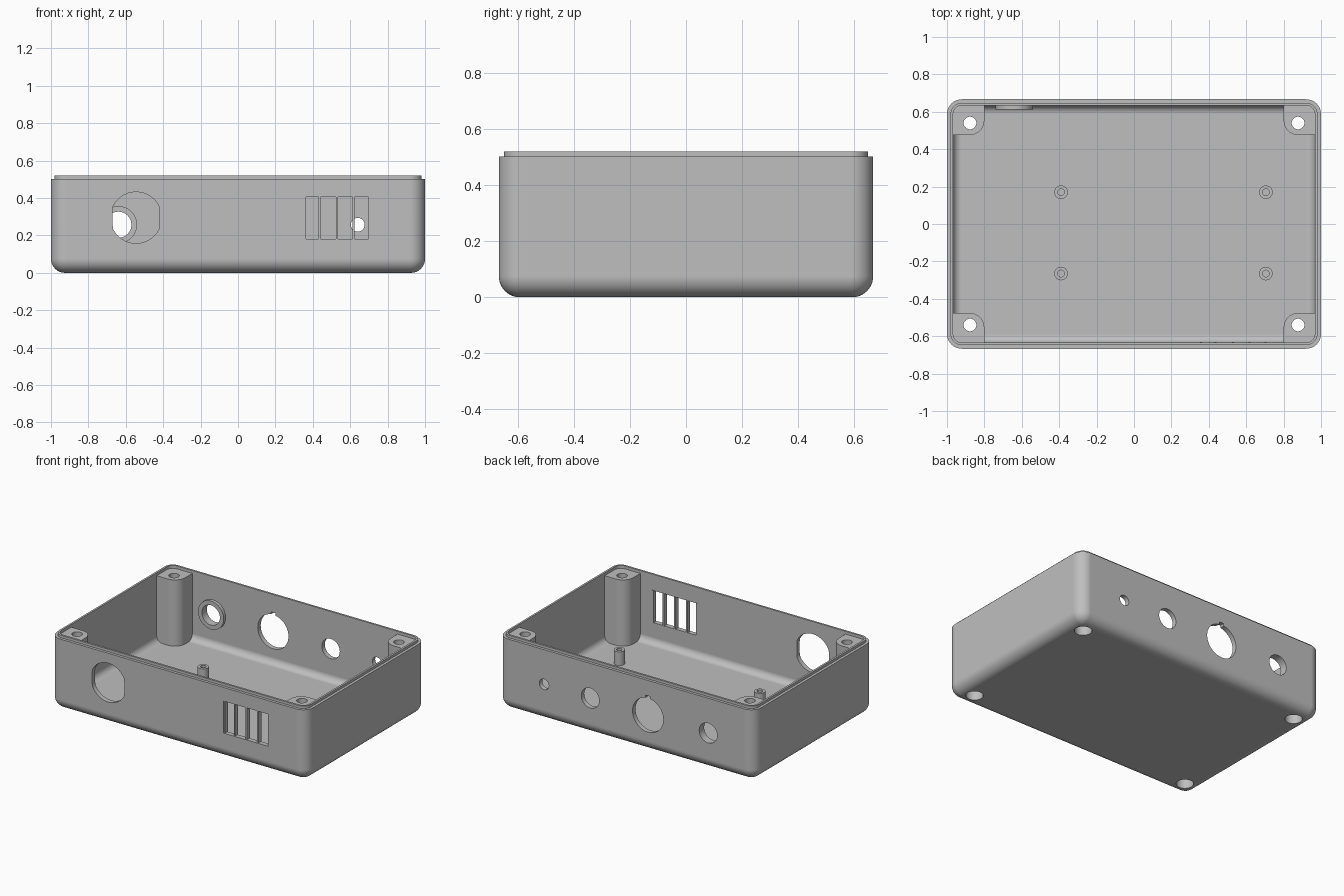
import bpy, bmesh
from math import pi, cos, sin

if "Cube" in bpy.data.objects:
    bpy.data.objects.remove(bpy.data.objects["Cube"])

grey = bpy.data.materials.new("plain_grey")
grey.use_nodes = True
GREY = (0.52, 0.52, 0.52, 1)
grey.diffuse_color = GREY
grey.node_tree.nodes["Principled BSDF"].inputs["Base Color"].default_value = GREY

N = 10                      # segments per quarter round
HX, HY, R = 1.0, 0.667, 0.08
WALL, FLOOR = 0.033, 0.033


def outline(hx, hy, radii):
    """Rounded rectangle; one radius per corner, counter-clockwise from +x +y."""
    pts = []
    for k, (sx, sy) in enumerate(((1, 1), (-1, 1), (-1, -1), (1, -1))):
        r = radii[k]
        for i in range(N + 1):
            a = pi / 2 * (k + i / N)
            pts.append((sx * (hx - r) + r * cos(a), sy * (hy - r) + r * sin(a)))
    return pts


def circle(r):
    return outline(r, r, [r] * 4)


def loft(name, rings, closed=False):
    """Skin matching rings of 3D points; cap the ends or close into a tube."""
    bm = bmesh.new()
    loops = [[bm.verts.new(p) for p in ring] for ring in rings]
    pairs = list(zip(loops, loops[1:]))
    if closed:
        pairs.append((loops[-1], loops[0]))
    else:
        bm.faces.new(loops[0])
        bm.faces.new(loops[-1])
    for a, b in pairs:
        for i in range(len(a)):
            j = (i + 1) % len(a)
            bm.faces.new((a[i], a[j], b[j], b[i]))
    bmesh.ops.remove_doubles(bm, verts=bm.verts, dist=1e-5)
    bmesh.ops.recalc_face_normals(bm, faces=bm.faces)
    mesh = bpy.data.meshes.new(name)
    bm.to_mesh(mesh)
    bm.free()
    mesh.materials.append(grey)
    ob = bpy.data.objects.new(name, mesh)
    bpy.context.collection.objects.link(ob)
    return ob


def level(pts, z, cx=0, cy=0, sx=1, sy=1):
    return [(sx * (cx + u), sy * (cy + v), z) for u, v in pts]


def upright(pts, y, cx, cz):
    return [(cx + u, y, cz + v) for u, v in pts]


def punch(pts, y0, y1, cx, cz):
    return loft("cutter", [upright(pts, y0, cx, cz), upright(pts, y1, cx, cz)])


def cut(ob, cutters):
    for c in cutters:
        mod = ob.modifiers.new("cut", "BOOLEAN")
        mod.operation, mod.solver, mod.object = "DIFFERENCE", "EXACT", c
        bpy.context.view_layer.update()
        deps = bpy.context.evaluated_depsgraph_get()
        mesh = bpy.data.meshes.new_from_object(ob.evaluated_get(deps))
        ob.modifiers.remove(mod)
        ob.data = mesh


def tray_ring(inset, z):
    return level(outline(HX - inset, HY - inset, [max(R - inset, 0.002)] * 4), z)


# Shell: outer fillet, wall, stepped lip, inner wall, inner fillet, floor
BR, IR = 0.075, 0.045
arc = [pi / 2 * i / N for i in range(N + 1)]
rings = [tray_ring(BR * (1 - sin(a)), BR * (1 - cos(a))) for a in arc]
rings += [tray_ring(0, 0.502), tray_ring(0.019, 0.502),
          tray_ring(0.019, 0.52), tray_ring(WALL, 0.52)]
rings += [tray_ring(WALL + IR * (1 - cos(a)), FLOOR + IR * (1 - sin(a))) for a in arc]
shell = loft("enclosure_shell", rings)
parts = [shell]
cutters = []

# Corner posts with counterbored screw holes
post_shape = outline(0.086, 0.0815, (0.045, 0, 0.08, 0))
for sx in (-1, 1):
    for sy in (-1, 1):
        post = loft("corner_post", [level(post_shape, z, 0.886, 0.5565, sx, sy)
                                    for z in (0.02, 0.5)])
        bolt = loft("cutter", [level(circle(r), z, 0.877, 0.54, sx, sy) for r, z in
                               ((0.056, -0.1), (0.056, 0.1), (0.034, 0.1), (0.034, 0.7))])
        cut(post, [bolt])
        cutters.append(bolt)
        parts.append(post)

# Board standoffs
for x in (-0.39, 0.705):
    for y in (-0.265, 0.17):
        parts.append(loft("board_standoff", [level(circle(r), z, x, y) for r, z in
                          ((0.036, 0.025), (0.036, 0.13), (0.018, 0.13), (0.018, 0.025))], True))

# Front wall: flat-sided round opening and vent window
flat_sided = [(max(-0.125, min(0.125, u)), v) for u, v in circle(0.137)]
cutters.append(punch(flat_sided, -0.8, -0.6, -0.545, 0.295))
cutters.append(punch(outline(0.176, 0.113, [0] * 4), -0.8, -0.6, 0.529, 0.293))

# Back wall: round openings, with a key notch on the largest
for x, r in ((0.64, 0.037), (0.28, 0.07), (-0.17, 0.12), (-0.64, 0.07)):
    cutters.append(punch(circle(r), 0.6, 0.8, x, 0.257))
cutters.append(punch(outline(0.018, 0.02, [0] * 4), 0.6, 0.8, -0.17, 0.373))
cut(shell, cutters)

# Vent bars
for x in (0.358, 0.436, 0.529, 0.617, 0.702):
    bar = punch(outline(0.0055, 0.115, [0] * 4), -0.662, -0.63, x, 0.293)
    bar.name = "vent_bar"
    parts.append(bar)

# Collar around the end opening on the inside of the back wall
parts.append(loft("inner_collar", [upright(circle(r), y, -0.64, 0.257) for r, y in
                  ((0.1, 0.64), (0.1, 0.612), (0.07, 0.612), (0.07, 0.64))], True))

for c in cutters:
    bpy.data.objects.remove(c)

# Smooth the rounds, keep flats and edges crisp
for ob in parts:
    bpy.ops.object.select_all(action="DESELECT")
    ob.select_set(True)
    bpy.context.view_layer.objects.active = ob
    bpy.ops.object.shade_smooth_by_angle(angle=pi / 6)
    weighted = ob.modifiers.new("weighted_normals", "WEIGHTED_NORMAL")
    weighted.keep_sharp = True
